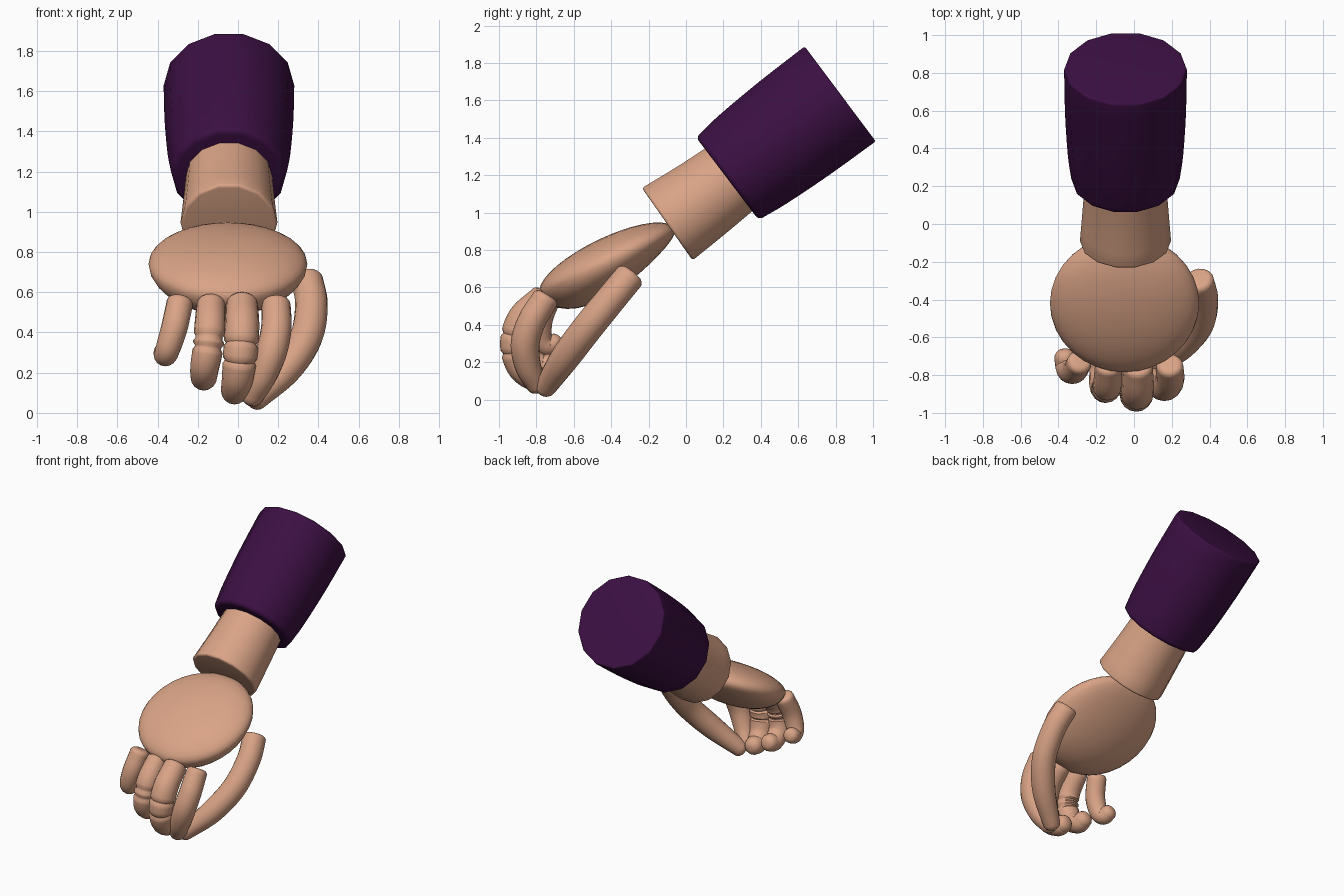
import bpy, bmesh, math
from mathutils import Vector, Matrix

if "Cube" in bpy.data.objects:
    bpy.data.objects.remove(bpy.data.objects["Cube"])


def material(name, rgb):
    m = bpy.data.materials.new(name)
    m.diffuse_color = (*rgb, 1)
    m.use_nodes = True
    m.node_tree.nodes["Principled BSDF"].inputs["Base Color"].default_value = m.diffuse_color
    return m


skin = material("skin", (0.70, 0.37, 0.24))
cloth = material("purple cloth", (0.045, 0.005, 0.056))


def finish(bm, name, mat, angle=40):
    bmesh.ops.recalc_face_normals(bm, faces=bm.faces)
    me = bpy.data.meshes.new(name)
    bm.to_mesh(me)
    bm.free()
    me.materials.append(mat)
    for p in me.polygons:
        p.use_smooth = True
    me.set_sharp_from_angle(angle=math.radians(angle))
    ob = bpy.data.objects.new(name, me)
    bpy.context.collection.objects.link(ob)
    return ob


def spline(pts, n):
    # Catmull-Rom through (x, y, z, radius) points
    q = [Vector(p) for p in pts]
    q = [2 * q[0] - q[1]] + q + [2 * q[-1] - q[-2]]
    out = []
    for i in range(1, len(q) - 2):
        a, b, c, d = q[i - 1:i + 3]
        for k in range(n):
            t = k / n
            out.append(0.5 * (2 * b + (c - a) * t + (2 * a - 5 * b + 4 * c - d) * t * t
                              + (3 * b - a - 3 * c + d) * t ** 3))
    return out + [q[-2]]


def tube(name, pts, mat, sides=14, steps=6, start=0.0, end=0.0, grooves=()):
    # swept tube; start / end give the rounding of each cap
    s = spline(pts, steps)
    pos = [p.to_3d() for p in s]
    rad = [p[3] * (0.87 if any(abs(p[2] - g) < 0.008 for g in grooves) else 1) for p in s]
    last = len(pos) - 1
    tan = [(pos[min(i + 1, last)] - pos[max(i - 1, 0)]).normalized() for i in range(last + 1)]
    rings = list(zip(pos, tan, rad))
    arc = [math.radians(a) for a in (22, 45, 68, 90)]
    if start:
        rings = [(pos[0] - tan[0] * start * math.sin(a), tan[0],
                  rad[0] - start * (1 - math.cos(a))) for a in reversed(arc)] + rings
    if end:
        rings += [(pos[-1] + tan[-1] * end * math.sin(a), tan[-1],
                   rad[-1] - end * (1 - math.cos(a))) for a in arc]
    bm = bmesh.new()
    loops = []
    for p, t, r in rings:
        a = Vector((1, 0, 0))
        a = (a - t * a.dot(t)).normalized()
        b = t.cross(a)
        loops.append([bm.verts.new(p + r * (a * math.cos(w) + b * math.sin(w)))
                      for w in (2 * math.pi * k / sides for k in range(sides))])
    for l0, l1 in zip(loops, loops[1:]):
        for k in range(sides):
            j = (k + 1) % sides
            bm.faces.new((l0[k], l0[j], l1[j], l1[k]))
    bm.faces.new(loops[0])
    bm.faces.new(loops[-1])
    return finish(bm, name, mat)


# sleeve
tube("sleeve", [(-0.045, 0.245, 1.20, 0.288), (-0.045, 0.36, 1.287, 0.305),
                (-0.045, 0.58, 1.452, 0.320), (-0.045, 0.815, 1.628, 0.325)],
     cloth, steps=3, start=0.03, end=0.012)

# wrist
tube("wrist", [(-0.045, -0.088, 0.947, 0.241), (-0.045, 0.10, 1.08, 0.225),
               (-0.045, 0.36, 1.275, 0.205)], skin, steps=3, start=0.015)

# palm: squashed sphere, fuller underneath toward the fingers
bm = bmesh.new()
bmesh.ops.create_uvsphere(bm, u_segments=32, v_segments=18, radius=1)
u, n = Vector((0, 0.9, 0.437)).normalized(), Vector((0, -0.437, 0.9)).normalized()
for v in bm.verts:
    x, y, z = v.co.x * 0.395, v.co.y * 0.40, v.co.z
    z *= 0.125 if z > 0 else 0.16 * (1 - y)
    v.co = Vector((-0.05 + x, -0.42, 0.74)) + u * y + n * z
finish(bm, "palm", skin, 60)

# fingers: path points with radius, and joint grooves by height
fingers = {
    "index_finger": ([(0.19, -0.755, 0.535, 0.072), (0.19, -0.825, 0.42, 0.076),
                      (0.165, -0.86, 0.30, 0.077), (0.12, -0.845, 0.18, 0.070),
                      (0.07, -0.80, 0.085, 0.058)], ()),
    "middle_finger": ([(0.02, -0.765, 0.535, 0.080), (0.02, -0.87, 0.43, 0.086),
                       (0.012, -0.908, 0.30, 0.086), (0.0, -0.88, 0.18, 0.080),
                       (-0.015, -0.81, 0.115, 0.070), (-0.02, -0.76, 0.11, 0.062)],
                      (0.345, 0.255)),
    "ring_finger": ([(-0.135, -0.755, 0.535, 0.072), (-0.14, -0.845, 0.43, 0.077),
                     (-0.15, -0.872, 0.32, 0.076), (-0.165, -0.85, 0.23, 0.072),
                     (-0.17, -0.78, 0.178, 0.066), (-0.17, -0.73, 0.185, 0.060)],
                    (0.375, 0.325)),
    "little_finger": ([(-0.29, -0.735, 0.545, 0.066), (-0.315, -0.778, 0.43, 0.066),
                       (-0.345, -0.778, 0.33, 0.062), (-0.36, -0.745, 0.29, 0.058),
                       (-0.367, -0.705, 0.30, 0.054)], ()),
}
for name, (path, grooves) in fingers.items():
    tube(name, path, skin, sides=16, steps=9, start=0.03, end=path[-1][3] * 0.8,
         grooves=grooves)

# thumb
tube("thumb", [(0.345, -0.305, 0.655, 0.080), (0.365, -0.40, 0.54, 0.081),
               (0.34, -0.53, 0.38, 0.082), (0.24, -0.65, 0.22, 0.078),
               (0.09, -0.75, 0.07, 0.058)], skin, sides=16, steps=6, start=0.03, end=0.045)
